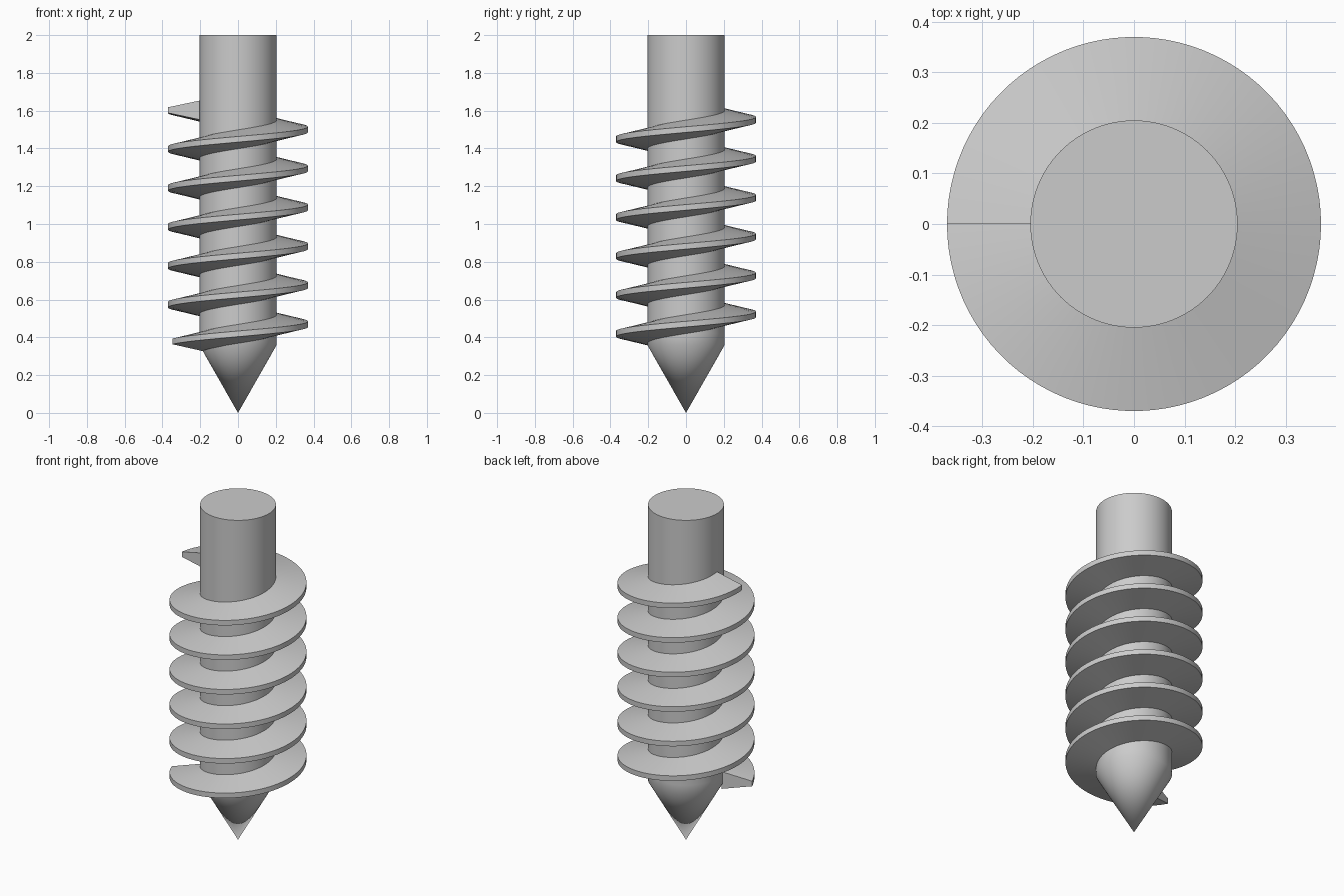
import bpy, bmesh
from math import radians, cos, sin, pi

cube = bpy.data.objects.get("Cube")
if cube:
    bpy.data.objects.remove(cube, do_unlink=True)

SHAFT_R, THREAD_R = 0.205, 0.37
PITCH = 0.206
END_ANGLE, END_Z = 180, 1.603      # thread finishes here
SWEEP = 6 * 360 - 20               # degrees of thread below the end
SIDES = 96

grey = bpy.data.materials.new("plain_grey")
grey.use_nodes = True
colour = (0.6, 0.6, 0.6, 1)
grey.diffuse_color = colour
grey.node_tree.nodes["Principled BSDF"].inputs["Base Color"].default_value = colour


def finish(name, bm):
    """Turn a bmesh into a smooth shaded object with sharp edges kept."""
    bmesh.ops.recalc_face_normals(bm, faces=bm.faces)
    mesh = bpy.data.meshes.new(name)
    bm.to_mesh(mesh)
    bm.free()
    mesh.materials.append(grey)
    obj = bpy.data.objects.new(name, mesh)
    bpy.context.collection.objects.link(obj)
    bpy.ops.object.select_all(action='DESELECT')
    obj.select_set(True)
    bpy.context.view_layer.objects.active = obj
    bpy.ops.object.shade_smooth_by_angle(angle=radians(32))
    return obj


def bridge(bm, a, b, closed=True):
    """Join two equal rings of vertices with quads."""
    n = len(a)
    for i in range(n if closed else n - 1):
        j = (i + 1) % n
        bm.faces.new((a[i], a[j], b[j], b[i]))


# Shaft with a conical point
bm = bmesh.new()
rings = []
for z in (0.36, 0.42, 2.0):
    rings.append([bm.verts.new((SHAFT_R * cos(2 * pi * i / SIDES),
                                SHAFT_R * sin(2 * pi * i / SIDES), z))
                  for i in range(SIDES)])
for lower, upper in zip(rings, rings[1:]):
    bridge(bm, lower, upper)
tip = bm.verts.new((0, 0, 0))
for i in range(SIDES):
    bm.faces.new((tip, rings[0][i], rings[0][i - 1]))
bm.faces.new(rings[-1])
finish("pointed_shaft", bm)

# Helical thread: a tapered section swept up the shaft
section = [(SHAFT_R - 0.005, -0.051), (THREAD_R, -0.015),
           (THREAD_R, 0.015), (SHAFT_R - 0.005, 0.051)]
bm = bmesh.new()
steps = SWEEP // 4
sweep = []
for k in range(steps + 1):
    back = SWEEP * (1 - k / steps)
    a = radians(END_ANGLE - back)
    z = END_Z - PITCH * back / 360
    sweep.append([bm.verts.new((r * cos(a), r * sin(a), z + dz))
                  for r, dz in section])
for lower, upper in zip(sweep, sweep[1:]):
    bridge(bm, lower, upper)
bm.faces.new(sweep[0])
bm.faces.new(sweep[-1])
finish("helical_thread", bm)
